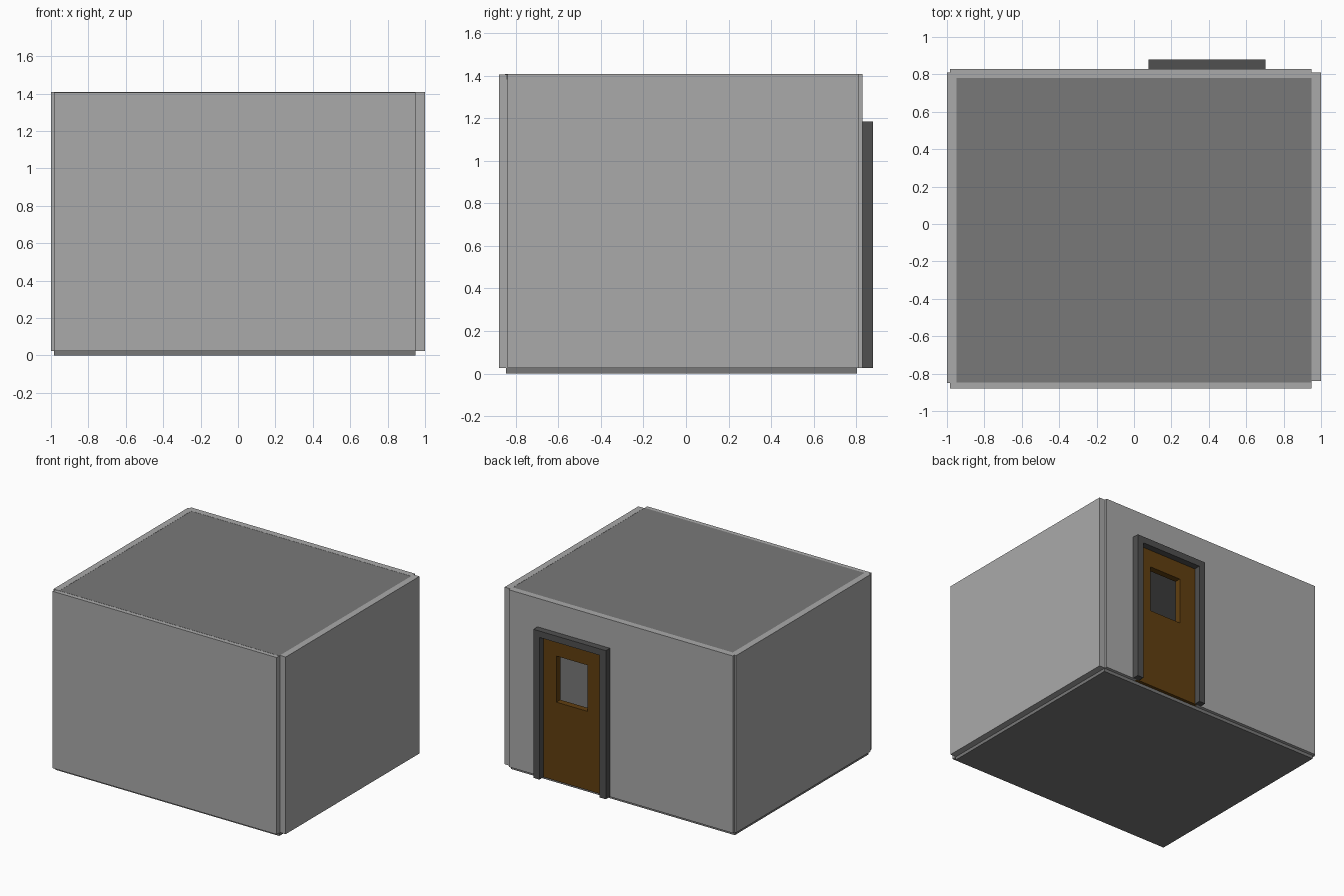
import bpy, bmesh

if "Cube" in bpy.data.objects:
    bpy.data.objects.remove(bpy.data.objects["Cube"])


def material(name, rgb):
    m = bpy.data.materials.new(name)
    m.diffuse_color = (*rgb, 1)
    m.use_nodes = True
    m.node_tree.nodes["Principled BSDF"].inputs["Base Color"].default_value = m.diffuse_color
    return m


LIGHT = material("light_grey", (0.40, 0.40, 0.40))
MID = material("mid_grey", (0.19, 0.19, 0.19))
DARK = material("dark_grey", (0.08, 0.08, 0.08))
BROWN = material("brown", (0.12, 0.05, 0.005))


def extrude_y(name, faces, y0, y1, mat):
    """Extrude flat x/z faces from y0 to y1 into a solid."""
    bm = bmesh.new()
    verts = {}
    for face in faces:
        for p in face:
            if p not in verts:
                verts[p] = bm.verts.new((p[0], y0, p[1]))
        bm.faces.new([verts[p] for p in face])
    ext = bmesh.ops.extrude_face_region(bm, geom=bm.faces[:], use_keep_orig=True)
    moved = [g for g in ext["geom"] if isinstance(g, bmesh.types.BMVert)]
    bmesh.ops.translate(bm, verts=moved, vec=(0, y1 - y0, 0))
    bmesh.ops.recalc_face_normals(bm, faces=bm.faces[:])
    me = bpy.data.meshes.new(name)
    bm.to_mesh(me)
    bm.free()
    me.materials.append(mat)
    ob = bpy.data.objects.new(name, me)
    bpy.context.collection.objects.link(ob)
    return ob


def rect(x0, x1, z0, z1):
    return [(x0, z0), (x1, z0), (x1, z1), (x0, z1)]


def box(name, x, y, z, mat):
    return extrude_y(name, [rect(*x, *z)], *y, mat)


def arch(x0, x1, z0, z1, a, b, top):
    """Rectangle outline with a doorway notch a..b cut up to top."""
    return [(x0, z0), (a, z0), (a, top), (b, top), (b, z0),
            (x1, z0), (x1, z1), (x0, z1)]


BASE, TOP = 0.025, 1.407

# Floor and ceiling slabs
box("floor", (-0.985, 0.95), (-0.847, 0.805), (0, BASE), MID)
box("ceiling", (-0.985, 0.95), (-0.847, 0.805), (TOP - BASE, TOP), MID)

# Walls; tops differ by a hair from the ceiling so that none are coplanar
box("front_wall", (-0.985, 0.95), (-0.88, -0.83), (BASE, TOP - 0.001), LIGHT)
box("left_wall", (-1, -0.95), (-0.85, 0.81), (BASE, TOP + 0.001), LIGHT)
box("right_wall", (0.95, 1), (-0.84, 0.81), (BASE, TOP + 0.001), LIGHT)
extrude_y("back_wall", [arch(-0.985, 0.95, BASE, TOP + 0.001, 0.11, 0.67, 1.155)],
          0.78, 0.829, LIGHT)

# Door frame standing proud of the back wall
extrude_y("door_frame", [arch(0.077, 0.703, BASE, 1.185, 0.13, 0.65, 1.135)],
          0.829, 0.88, DARK)

# Door leaf with an open window
outer = rect(0.11, 0.67, BASE, 1.155)
inner = rect(0.27, 0.54, 0.64, 1.0)
ring = [[outer[i], outer[(i + 1) % 4], inner[(i + 1) % 4], inner[i]] for i in range(4)]
extrude_y("door", ring, 0.78, 0.829, BROWN)
